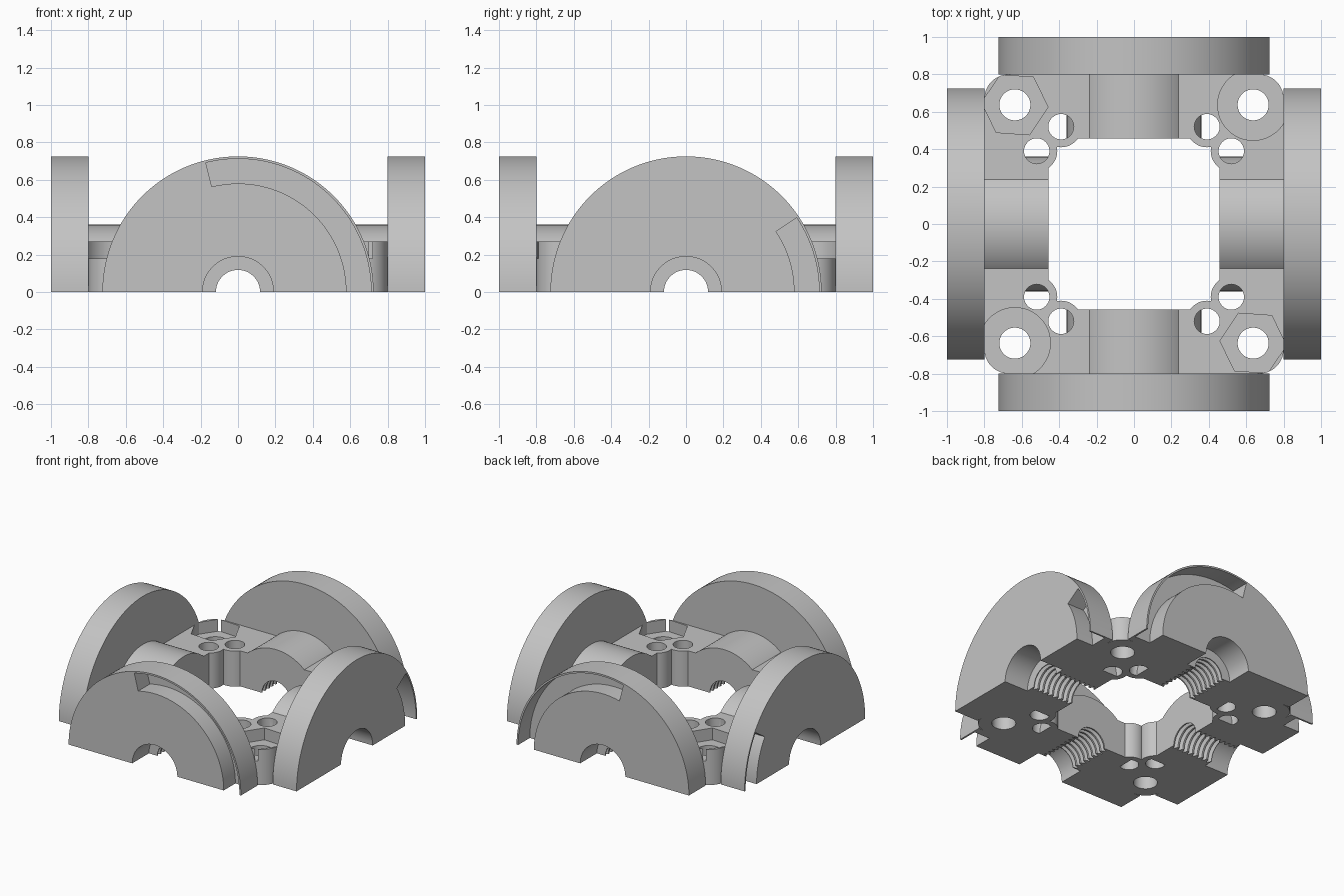
import bpy, bmesh
from math import sin, cos, radians, pi
from mathutils import Matrix

if "Cube" in bpy.data.objects:
    bpy.data.objects.remove(bpy.data.objects["Cube"], do_unlink=True)

grey = bpy.data.materials.new("plain grey")
grey.use_nodes = True
GREY = (0.55, 0.55, 0.55, 1)
grey.diffuse_color = GREY
grey.node_tree.nodes["Principled BSDF"].inputs["Base Color"].default_value = GREY

IDENT = Matrix.Identity(4)
QUARTERS = [Matrix.Rotation(i * pi / 2, 4, 'Z') for i in range(4)]
UPRIGHT = Matrix.Rotation(pi / 2, 4, 'X')   # profile (x, y) -> (x, z), height -> -y


def arc(r, a0, a1, n, cx=0, cy=0):
    """Points along an arc, angles in degrees."""
    angles = [radians(a0 + (a1 - a0) * i / n) for i in range(n + 1)]
    return [(cx + r * cos(a), cy + r * sin(a)) for a in angles]


def circle(r, n=48, cx=0, cy=0, turn=0):
    return arc(r, turn, turn + 360, n, cx, cy)[:-1]


def finish(bm, name, matrix):
    bmesh.ops.transform(bm, matrix=matrix, verts=bm.verts)
    bmesh.ops.recalc_face_normals(bm, faces=bm.faces)
    mesh = bpy.data.meshes.new(name)
    bm.to_mesh(mesh)
    bm.free()
    mesh.materials.append(grey)
    ob = bpy.data.objects.new(name, mesh)
    bpy.context.collection.objects.link(ob)
    return ob


def prism(name, points, low, high, matrix=IDENT):
    """Extrude a flat outline from low to high."""
    bm = bmesh.new()
    face = bm.faces.new([bm.verts.new((x, y, low)) for x, y in points])
    top = bmesh.ops.extrude_face_region(bm, geom=[face])["geom"]
    verts = [v for v in top if isinstance(v, bmesh.types.BMVert)]
    bmesh.ops.translate(bm, vec=(0, 0, high - low), verts=verts)
    return finish(bm, name, matrix)


def lathe(name, profile, matrix, n=48):
    """Closed solid of revolution from (radius, height) pairs."""
    bm = bmesh.new()
    rings = [[bm.verts.new((x, y, h)) for x, y in circle(r, n)] for r, h in profile]
    for a, b in zip(rings, rings[1:]):
        for i in range(n):
            j = (i + 1) % n
            bm.faces.new((a[i], a[j], b[j], b[i]))
    bm.faces.new(rings[0])
    bm.faces.new(rings[-1])
    return finish(bm, name, matrix)


def combine(target, tool, operation):
    """Apply a boolean and discard the tool."""
    mod = target.modifiers.new("boolean", 'BOOLEAN')
    mod.operation, mod.solver, mod.object = operation, 'EXACT', tool
    bpy.context.view_layer.objects.active = target
    bpy.ops.object.modifier_apply(modifier=mod.name)
    bpy.data.objects.remove(tool, do_unlink=True)


def smooth(ob):
    bpy.ops.object.select_all(action='DESELECT')
    ob.select_set(True)
    bpy.context.view_layer.objects.active = ob
    bpy.ops.object.shade_smooth_by_angle(angle=radians(25))


OUT, INN, TOP = 0.8, 0.456, 0.27
BOLT = 0.637

# Square frame with rounded corners and an open middle
c, round_r = OUT - 0.13, 0.13
outline = []
for i, (sx, sy) in enumerate([(1, 1), (-1, 1), (-1, -1), (1, -1)]):
    outline += arc(round_r, i * 90, i * 90 + 90, 10, sx * c, sy * c)
frame = prism("frame", outline, 0, TOP)
opening = [(INN, INN), (-INN, INN), (-INN, -INN), (INN, -INN)]
combine(frame, prism("opening", opening, -1, 1), 'DIFFERENCE')

# Screw bosses, then small screw holes and bolt holes at each corner
SCREWS = [(0.39, 0.52), (0.52, 0.39)]
for q in QUARTERS:
    for x, y in SCREWS:
        combine(frame, prism("boss", circle(0.11, 32, x, y), 0, TOP, q), 'UNION')
for i, q in enumerate(QUARTERS):
    for x, y in SCREWS:
        combine(frame, prism("screw_hole", circle(0.068, 32, x, y), -1, 1, q), 'DIFFERENCE')
    combine(frame, prism("bolt_hole", circle(0.083, 40, BOLT, BOLT), -1, 1, q), 'DIFFERENCE')
    # Round head recess and hexagonal nut recess on alternate corners
    recess = circle(0.178, 6, BOLT, BOLT, 86) if i % 2 else circle(0.19, 48, BOLT, BOLT)
    combine(frame, prism("recess", recess, 0.18, 1, q), 'DIFFERENCE')

# Half-round sleeves along each side, with threaded bores
for q in QUARTERS:
    combine(frame, prism("sleeve", arc(0.36, 0, 180, 48), INN, OUT, q @ UPRIGHT), 'UNION')
TURNS = 8
pitch = (OUT - INN) / TURNS
thread = [(0.118, INN - 0.1)]
for i in range(TURNS):
    start = INN + i * pitch
    thread += [(0.118, start + 0.2 * pitch), (0.15, start + 0.5 * pitch),
               (0.15, start + 0.6 * pitch), (0.118, start + 0.9 * pitch)]
thread.append((0.118, OUT + 0.1))
for q in QUARTERS:
    combine(frame, lathe("thread", thread, q @ UPRIGHT), 'DIFFERENCE')
smooth(frame)

# Half discs on the four sides, each with a curved slot and a half-round port
flip_x, flip_y = Matrix.Diagonal((-1, 1, 1, 1)), Matrix.Diagonal((1, -1, 1, 1))
front, side = UPRIGHT, QUARTERS[1] @ UPRIGHT
DISCS = [("front_disc", front, 104), ("back_disc", flip_y @ front, 104),
         ("left_disc", side, 33.8), ("right_disc", flip_x @ side, 33.8)]
for name, matrix, end in DISCS:
    disc = prism(name, arc(0.725, 0, 180, 72), OUT, 1, matrix)
    slot = arc(0.712, -4, end, 48) + arc(0.58, end, -4, 48)
    combine(disc, prism("slot", slot, 0.86, 1.1, matrix), 'DIFFERENCE')
    combine(disc, prism("port", circle(0.19), 0.7, 1.1, matrix), 'DIFFERENCE')
    smooth(disc)
